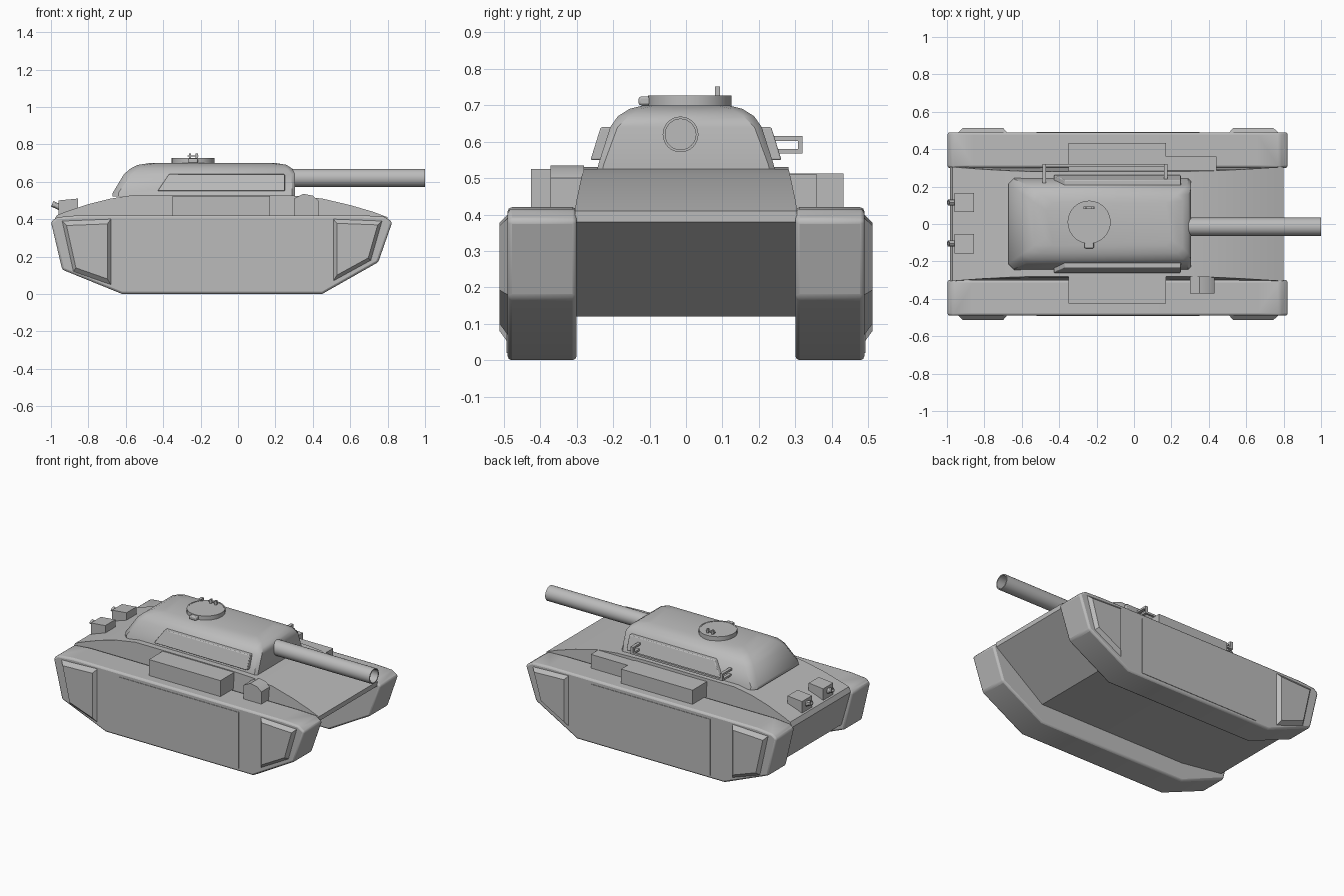
import bpy, bmesh, math
from mathutils import Vector

cube = bpy.data.objects.get("Cube")
if cube:
    bpy.data.objects.remove(cube, do_unlink=True)

grey = bpy.data.materials.new("plain grey")
grey.use_nodes = True
COLOUR = (0.5, 0.5, 0.5, 1)
grey.diffuse_color = COLOUR
grey.node_tree.nodes["Principled BSDF"].inputs["Base Color"].default_value = COLOUR


def finish(name, bm, bevel=0, smooth=30):
    bmesh.ops.recalc_face_normals(bm, faces=bm.faces)
    mesh = bpy.data.meshes.new(name)
    bm.to_mesh(mesh)
    bm.free()
    mesh.materials.append(grey)
    ob = bpy.data.objects.new(name, mesh)
    bpy.context.collection.objects.link(ob)
    if bevel:
        mod = ob.modifiers.new("bevel", "BEVEL")
        mod.width, mod.segments, mod.limit_method = bevel, 2, "ANGLE"
    bpy.ops.object.select_all(action="DESELECT")
    ob.select_set(True)
    bpy.context.view_layer.objects.active = ob
    bpy.ops.object.shade_smooth_by_angle(angle=math.radians(smooth))
    return ob


def loft(name, rings, **kw):
    """Skin a closed solid through rings with equal point counts."""
    bm = bmesh.new()
    loops = [[bm.verts.new(p) for p in ring] for ring in rings]
    n = len(loops[0])
    for a, b in zip(loops, loops[1:]):
        for i in range(n):
            bm.faces.new((a[i], a[(i + 1) % n], b[(i + 1) % n], b[i]))
    bm.faces.new(loops[0])
    bm.faces.new(loops[-1])
    return finish(name, bm, **kw)


def prism(name, profile, y0, y1, **kw):
    return loft(name, [[(x, y, z) for x, z in profile] for y in (y0, y1)], **kw)


def box(name, x0, x1, y0, y1, z0, z1, **kw):
    return prism(name, [(x0, z0), (x1, z0), (x1, z1), (x0, z1)], y0, y1, **kw)


def tube(name, start, end, radius, bore, depth, sides=32):
    """Round bar with a blind bore in its far end."""
    start, end = Vector(start), Vector(end)
    d = (end - start).normalized()
    turn = d.to_track_quat("Z", "Y")
    stations = [(start, radius), (end, radius), (end, bore), (end - d * depth, bore)]
    angles = [2 * math.pi * i / sides for i in range(sides)]
    return loft(name, [[c + turn @ Vector((r * math.cos(a), r * math.sin(a), 0))
                        for a in angles] for c, r in stations])


# Hull between the tracks, its side walls leaning in slightly at the top
hull = [(-0.62, 0.12), (0.45, 0.12), (0.80, 0.38), (0.80, 0.41), (0.72, 0.44),
        (0.60, 0.475), (0.45, 0.51), (0.30, 0.525), (0.12, 0.53), (-0.55, 0.53),
        (-0.68, 0.51), (-0.80, 0.48), (-0.92, 0.44), (-0.97, 0.42), (-0.985, 0.39),
        (-0.92, 0.16)]
loft("hull", [[(x, s * (0.305 if z < 0.42 else 0.305 - 0.22 * (z - 0.42)), z)
               for x, z in hull] for s in (-1, 1)])

# Track housings with side panel and raised end covers
track = [(-0.62, 0), (0.45, 0), (0.75, 0.17), (0.825, 0.385), (0.78, 0.415),
         (0.66, 0.42), (-0.86, 0.42), (-0.97, 0.41), (-1.0, 0.385), (-0.94, 0.13)]
covers = {"rear": [(-0.94, 0.39), (-0.88, 0.12), (-0.68, 0.05), (-0.68, 0.40)],
          "front": [(0.51, 0.07), (0.71, 0.18), (0.77, 0.39), (0.51, 0.40)]}
for side, s in (("right", -1), ("left", 1)):
    prism(side + "_track_housing", track, s * 0.30, s * 0.49, bevel=0.012, smooth=35)
    box(side + "_side_panel", -0.52, 0.35, s * 0.485, s * 0.493, 0.02, 0.39)
    for end, pts in covers.items():
        cx = sum(p[0] for p in pts) / 4
        cz = sum(p[1] for p in pts) / 4
        rings = [[(cx + (x - cx) * k, s * y, cz + (z - cz) * k) for x, z in pts]
                 for k, y in ((1, 0.485), (1, 0.49), (0.84, 0.512))]
        loft(f"{side}_{end}_cover", rings)


# Turret: stacked outlines with clipped corners, rounding into the roof
def outline(x0, x1, w, z, rear, front):
    return [(x0, -w + rear, z), (x0 + rear, -w, z), (x1 - front, -w, z), (x1, -w + front, z),
            (x1, w - front, z), (x1 - front, w, z), (x0 + rear, w, z), (x0, w - rear, z)]


loft("turret", [outline(-0.67, 0.305, 0.245, 0.52, 0.03, 0.015),
                outline(-0.67, 0.305, 0.24, 0.54, 0.03, 0.015),
                outline(-0.61, 0.305, 0.208, 0.64, 0.04, 0.02),
                outline(-0.575, 0.29, 0.187, 0.67, 0.04, 0.03),
                outline(-0.535, 0.26, 0.155, 0.69, 0.04, 0.03),
                outline(-0.47, 0.20, 0.115, 0.70, 0.04, 0.03)], smooth=40)

# Sloped armour plates on both turret cheeks
for side, s in (("right", -1), ("left", 1)):
    low = [(-0.43, 0.55), (0.25, 0.55), (0.25, 0.64), (-0.37, 0.64)]
    rings = [[(x, s * (y - 0.31 * (z - 0.55)), z) for x, z in low] for y in (0.225, 0.262)]
    loft(side + "_turret_plate", rings, bevel=0.004)

# Gun and roof hatch
tube("gun_barrel", (0.25, -0.015, 0.62), (1.0, -0.015, 0.62), 0.049, 0.042, 0.3)
tube("roof_hatch", (-0.24, 0.01, 0.69), (-0.24, 0.01, 0.727), 0.115, 0.107, 0.002)
box("hatch_hinge", -0.265, -0.215, -0.13, -0.09, 0.70, 0.724, bevel=0.006)
box("hatch_handle", -0.27, -0.21, 0.08, 0.094, 0.735, 0.741)
for x in (-0.262, -0.226):
    box("handle_post", x, x + 0.012, 0.08, 0.094, 0.72, 0.752)

# Stowage rail on the left cheek: two end brackets and a long bar
for x in (-0.49, 0.16):
    box("bracket_top", x, x + 0.02, 0.22, 0.32, 0.602, 0.615)
    box("bracket_bottom", x, x + 0.02, 0.23, 0.32, 0.567, 0.58)
    box("bracket_end", x, x + 0.02, 0.308, 0.32, 0.567, 0.615)
box("stowage_bar", -0.49, 0.18, 0.306, 0.32, 0.567, 0.58)

# Fender stowage boxes and vent
box("right_fender_box", -0.35, 0.17, -0.425, -0.28, 0.41, 0.525)
box("left_fender_box", -0.35, 0.17, 0.28, 0.432, 0.41, 0.513)
box("left_front_box", 0.17, 0.44, 0.28, 0.36, 0.41, 0.51)
prism("fender_vent", [(0.30, 0.41), (0.43, 0.41), (0.43, 0.50), (0.40, 0.525),
                      (0.35, 0.535), (0.30, 0.51)], -0.372, -0.28)

# Rear deck exhaust boxes with angled pipes
for y in (-0.105, 0.115):
    prism("exhaust_box", [(-0.96, 0.42), (-0.855, 0.44), (-0.855, 0.51), (-0.96, 0.50)],
          y - 0.052, y + 0.052)
    tube("exhaust_pipe", (-0.94, y, 0.458), (-0.993, y, 0.482), 0.016, 0.011, 0.02, sides=12)
